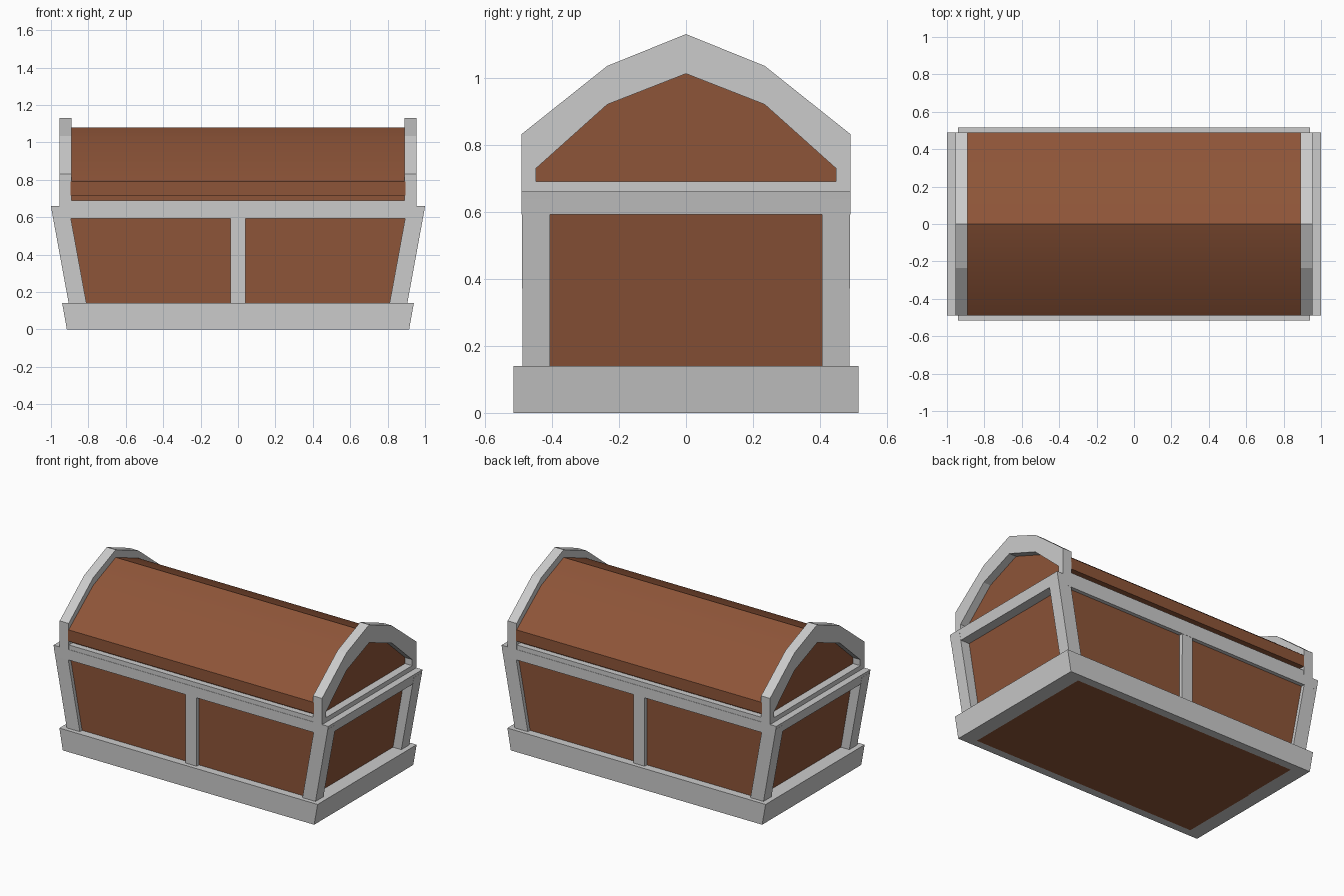
import bpy

if "Cube" in bpy.data.objects:
    bpy.data.objects.remove(bpy.data.objects["Cube"])

wood = bpy.data.materials.new("wood")
wood.diffuse_color = (0.27, 0.09, 0.04, 1)
wood.use_nodes = True
wood.node_tree.nodes["Principled BSDF"].inputs["Base Color"].default_value = wood.diffuse_color


def make(name, verts, faces, mat=None):
    me = bpy.data.meshes.new(name)
    me.from_pydata(verts, [], faces)
    ob = bpy.data.objects.new(name, me)
    bpy.context.collection.objects.link(ob)
    if mat:
        me.materials.append(mat)
    return ob


def rect(x0, x1, y0, y1, z):
    return [(x0, y0, z), (x1, y0, z), (x1, y1, z), (x0, y1, z)]


def block(name, low, high, mat=None):
    """Tapered block between two (x0, x1, y0, y1, z) rectangles."""
    sides = [(i, (i + 1) % 4, (i + 1) % 4 + 4, i + 4) for i in range(4)]
    return make(name, rect(*low) + rect(*high), [(3, 2, 1, 0), (4, 5, 6, 7)] + sides, mat)


def centred(name, x0, y0, z0, x1, y1, z1, mat=None):
    return block(name, (-x0, x0, -y0, y0, z0), (-x1, x1, -y1, y1, z1), mat)


def mirror(ob, x=True, y=True):
    m = ob.modifiers.new("mirror", 'MIRROR')
    m.use_axis = (x, y, False)
    m.use_mirror_merge = False


def full(half):
    """Mirror a half profile (right side, ending at y = 0)."""
    return half + [(-y, z) for y, z in reversed(half[:-1])]


def extrude(name, prof, x0, x1, mat=None):
    n = len(prof)
    verts = [(x, y, z) for x in (x0, x1) for y, z in prof]
    faces = [(i, i + n, (i + 1) % n + n, (i + 1) % n) for i in range(n)]
    return make(name, verts, faces + [tuple(range(n)), tuple(range(2 * n - 1, n - 1, -1))], mat)


def ring_frame(name, outer, inner, x0, x1):
    n = len(outer)
    verts = [(x, y, z) for x in (x0, x1) for p in (outer, inner) for y, z in p]
    faces = []
    for i in range(n):
        j = (i + 1) % n
        faces += [(i, j, n + j, n + i),
                  (2 * n + j, 2 * n + i, 3 * n + i, 3 * n + j),
                  (j, i, 2 * n + i, 2 * n + j),
                  (n + i, n + j, 3 * n + j, 3 * n + i)]
    return make(name, verts, faces)


# Wooden body, recessed behind the frame
centred("body_panels", 0.82, 0.463, 0.0, 0.93, 0.465, 0.63, wood)

# Base skirt: four boards around the body
mirror(block("base_skirt_front", (-0.915, 0.915, -0.515, -0.46, 0),
             (-0.94, 0.94, -0.515, -0.44, 0.14)), x=False)
mirror(block("base_skirt_side", (0.815, 0.915, -0.462, 0.462, 0),
             (0.82, 0.94, -0.462, 0.462, 0.14)), y=False)

# Corner posts, centre posts and rim
mirror(block("corner_post", (0.803, 0.898, -0.487, -0.405, 0.10),
             (0.902, 0.997, -0.49, -0.405, 0.64)))
mirror(block("centre_post", (-0.04, 0.04, -0.487, -0.44, 0.10),
             (-0.04, 0.04, -0.489, -0.44, 0.62)), x=False)
centred("body_rim", 0.987, 0.49, 0.592, 1.0, 0.49, 0.66)

# Lid base rail
centred("lid_rail", 0.90, 0.488, 0.655, 0.90, 0.488, 0.69)

# Wooden lid with overhanging edge
lid = extrude("lid_top", full([(0.45, 0.685), (0.45, 0.715), (0.49, 0.715), (0.49, 0.79),
                               (0.235, 0.985), (0, 1.08)]), -0.895, 0.895, wood)
bpy.context.view_layer.objects.active = lid
lid.select_set(True)
bpy.ops.object.shade_smooth_by_angle(angle=0.52)

# Lid end frames with recessed wooden infill
outer = full([(0.49, 0.66), (0.49, 0.832), (0.235, 1.035), (0, 1.13)])
inner = full([(0.447, 0.69), (0.447, 0.73), (0.235, 0.92), (0, 1.012)])
mirror(ring_frame("lid_end_frame", outer, inner, 0.89, 0.955), y=False)
mirror(extrude("lid_end_panel", inner, 0.88, 0.903, wood), y=False)

# Consistent outward normals
import bmesh
for ob in bpy.data.objects:
    bm = bmesh.new()
    bm.from_mesh(ob.data)
    bmesh.ops.recalc_face_normals(bm, faces=bm.faces)
    bm.to_mesh(ob.data)
    bm.free()
